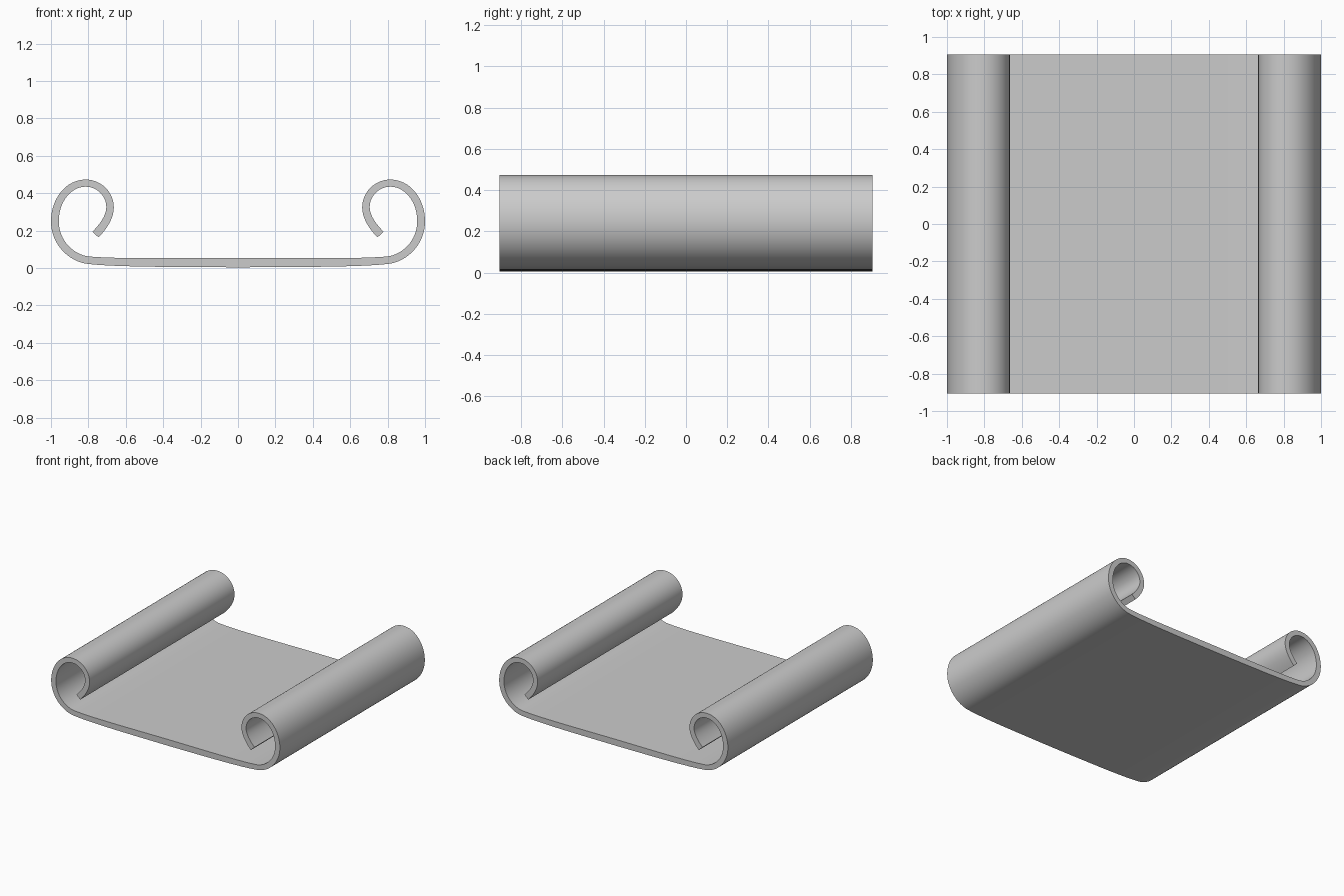
import bpy, bmesh, math
from mathutils import Vector
from mathutils.geometry import interpolate_bezier

if "Cube" in bpy.data.objects:
    bpy.data.objects.remove(bpy.data.objects["Cube"])

HALF_DEPTH = 0.905

# Centre line of the right half (x, z): cubic segments, thickness at both ends, steps
SEGMENTS = [
    ((0, .029), (.40, .029), (.66, .028), (.80, .042), .050, .040, 12),
    ((.80, .042), (.89, .052), (.979, .135), (.979, .25), .040, .042, 16),
    ((.979, .25), (.979, .365), (.905, .454), (.815, .454), .042, .038, 16),
    ((.815, .454), (.742, .454), (.684, .395), (.684, .325), .038, .040, 14),
    ((.684, .325), (.684, .272), (.722, .220), (.762, .179), .040, .045, 10),
]

# Sample the centre line
half = []
for a, b, c, d, t0, t1, n in SEGMENTS:
    pts = interpolate_bezier(*[Vector((p[0], 0, p[1])) for p in (a, b, c, d)], n + 1)
    for i, p in enumerate(pts):
        if i or not half:
            half.append((p, t0 + (t1 - t0) * i / n))
line = [(Vector((-p.x, 0, p.z)), t) for p, t in half[:0:-1]] + half

# Thicken into rectangular stations and extrude along y
bm = bmesh.new()
rings = []
for i, (p, t) in enumerate(line):
    d = (line[min(i + 1, len(line) - 1)][0] - line[max(i - 1, 0)][0]).normalized()
    nrm = Vector((d.z, 0, -d.x)) * (t / 2)
    rings.append([bm.verts.new((p + nrm * s) + Vector((0, y, 0)))
                  for s, y in ((1, -HALF_DEPTH), (1, HALF_DEPTH),
                               (-1, HALF_DEPTH), (-1, -HALF_DEPTH))])
for r0, r1 in zip(rings, rings[1:]):
    for k in range(4):
        m = (k + 1) % 4
        bm.faces.new((r0[k], r0[m], r1[m], r1[k]))
bm.faces.new(rings[0])
bm.faces.new(rings[-1])
bmesh.ops.recalc_face_normals(bm, faces=bm.faces)

# Curled sheet object
mesh = bpy.data.meshes.new("curled_sheet")
bm.to_mesh(mesh)
bm.free()
sheet = bpy.data.objects.new("curled_sheet", mesh)
bpy.context.collection.objects.link(sheet)
bpy.context.view_layer.objects.active = sheet
sheet.select_set(True)
bpy.ops.object.shade_smooth_by_angle(angle=math.radians(35))
